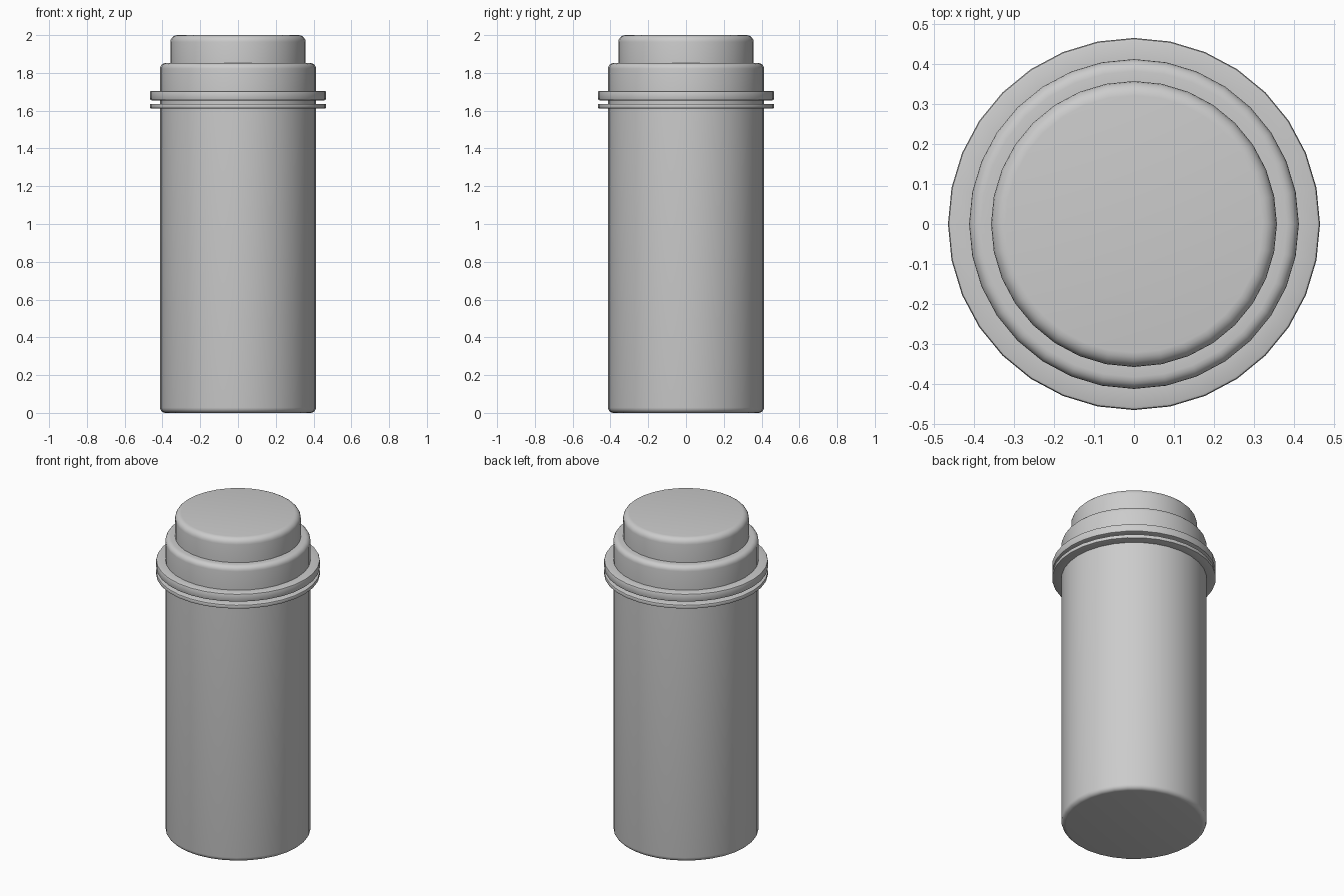
import bpy, bmesh, math

if "Cube" in bpy.data.objects:
    bpy.data.objects.remove(bpy.data.objects["Cube"])

SIDES = 32


def corner(r, z, b, z_dir, steps=5):
    """Rounded outer corner at (r, z); z_dir=1 for a top edge, -1 for a bottom edge."""
    arc = [(r - b + b * math.cos(math.pi / 2 * i / steps),
            z - z_dir * b + z_dir * b * math.sin(math.pi / 2 * i / steps))
           for i in range(steps + 1)]
    return arc if z_dir > 0 else arc[::-1]


def lathe(name, profile):
    """Revolve (radius, height) points listed bottom to top, closing both ends."""
    bm = bmesh.new()
    rings = []
    for r, z in profile:
        rings.append([bm.verts.new((r * math.cos(2 * math.pi * k / SIDES),
                                    r * math.sin(2 * math.pi * k / SIDES), z))
                      for k in range(SIDES)])
    for lower, upper in zip(rings, rings[1:]):
        for k in range(SIDES):
            n = (k + 1) % SIDES
            bm.faces.new((lower[k], lower[n], upper[n], upper[k]))
    bm.faces.new(rings[0][::-1])
    bm.faces.new(rings[-1])
    mesh = bpy.data.meshes.new(name)
    bm.to_mesh(mesh)
    bm.free()
    obj = bpy.data.objects.new(name, mesh)
    bpy.context.collection.objects.link(obj)
    bpy.ops.object.select_all(action='DESELECT')
    obj.select_set(True)
    bpy.context.view_layer.objects.active = obj
    bpy.ops.object.shade_smooth_by_angle(angle=math.radians(35))
    return obj


BODY_R, RIM_R, CAP_R = 0.413, 0.466, 0.358

# Container body with the thin rim just under the lid
lathe("container_body",
      corner(BODY_R, 0, 0.028, -1)
      + [(BODY_R, 1.612)]
      + corner(RIM_R, 1.612, 0.005, -1, 2)
      + corner(RIM_R, 1.636, 0.005, 1, 2)
      + [(BODY_R, 1.636), (BODY_R, 1.645)])

# Lid: thick rim, rounded shoulder and raised cap
lathe("lid",
      [(BODY_R, 1.645), (BODY_R, 1.655)]
      + corner(RIM_R, 1.655, 0.008, -1, 2)
      + corner(RIM_R, 1.705, 0.008, 1, 2)
      + [(BODY_R, 1.705)]
      + corner(BODY_R, 1.852, 0.03, 1)
      + [(CAP_R, 1.852)]
      + corner(CAP_R, 2.0, 0.036, 1))
